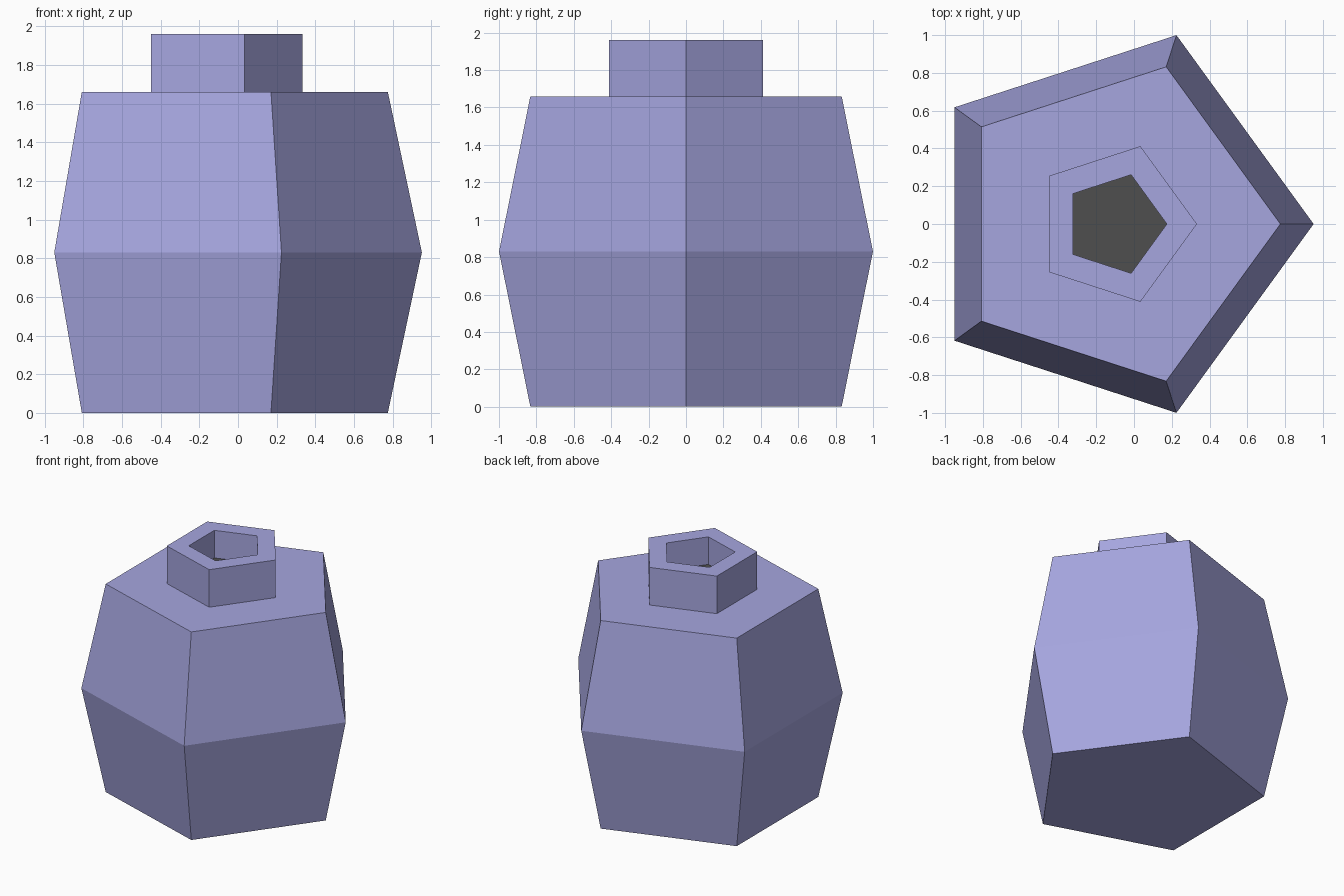
import bpy
import bmesh
from math import cos, sin, tau

cube = bpy.data.objects.get("Cube")
if cube:
    bpy.data.objects.remove(cube, do_unlink=True)

SIDES = 5
CENTRE_X = -0.10


def material(name, colour):
    mat = bpy.data.materials.new(name)
    mat.use_nodes = True
    mat.diffuse_color = colour
    mat.node_tree.nodes["Principled BSDF"].inputs["Base Color"].default_value = colour
    return mat


def lathe(name, profile, mat, closed=False):
    """Sweep (radius, height) points round a five-sided ring; cap open ends."""
    bm = bmesh.new()
    rings = [[bm.verts.new((CENTRE_X + r * cos(tau * i / SIDES), r * sin(tau * i / SIDES), z))
              for i in range(SIDES)] for r, z in profile]
    pairs = list(zip(rings, rings[1:]))
    if closed:
        pairs.append((rings[-1], rings[0]))
    else:
        bm.faces.new(rings[0])
        bm.faces.new(rings[-1])
    for low, high in pairs:
        for i in range(SIDES):
            j = (i + 1) % SIDES
            bm.faces.new((low[i], low[j], high[j], high[i]))
    bmesh.ops.recalc_face_normals(bm, faces=bm.faces)
    mesh = bpy.data.meshes.new(name)
    bm.to_mesh(mesh)
    bm.free()
    mesh.materials.append(mat)
    obj = bpy.data.objects.new(name, mesh)
    bpy.context.collection.objects.link(obj)
    return obj


lavender = material("lavender", (0.38, 0.38, 0.74, 1))
dark_grey = material("dark_grey", (0.078, 0.078, 0.078, 1))

# Faceted body, widest at mid height
lathe("body", [(0.875, 0), (1.051, 0.83), (0.875, 1.66)], lavender)

# Hollow neck
lathe("neck", [(0.433, 1.66), (0.433, 1.96), (0.274, 1.96), (0.274, 1.66)],
      lavender, closed=True)

# Dark contents inside the neck
lathe("neck_filling", [(0.274, 1.66), (0.274, 1.74)], dark_grey)
